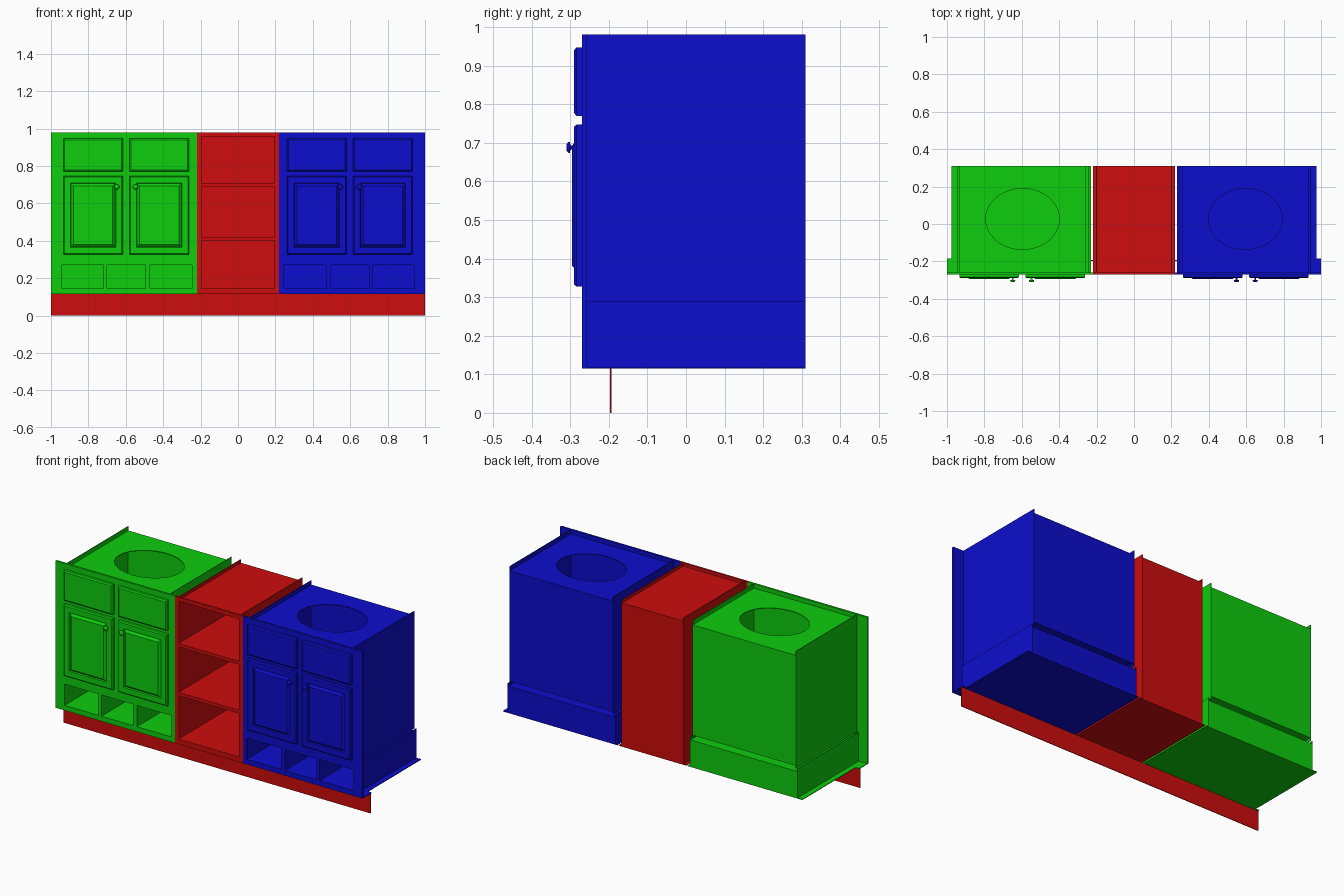
import bpy, bmesh, math

cube = bpy.data.objects.get("Cube")
if cube:
    bpy.data.objects.remove(cube)


def material(name, rgb):
    m = bpy.data.materials.new(name)
    m.use_nodes = True
    m.diffuse_color = (*rgb, 1)
    m.node_tree.nodes["Principled BSDF"].inputs["Base Color"].default_value = (*rgb, 1)
    return m


GREEN = material("green", (0.004, 0.61, 0.004))
RED = material("red", (0.61, 0.004, 0.004))
BLUE = material("blue", (0.004, 0.004, 0.61))

FRONT, BACK = -0.27, 0.31
BASE, TOP = 0.115, 0.98
T = 0.004  # sheet thickness


def finish(bm, name, mat, smooth=False):
    bmesh.ops.recalc_face_normals(bm, faces=bm.faces)
    for f in bm.faces:
        f.smooth = smooth
    me = bpy.data.meshes.new(name)
    bm.to_mesh(me)
    bm.free()
    me.materials.append(mat)
    ob = bpy.data.objects.new(name, me)
    bpy.context.collection.objects.link(ob)
    return ob


def box_bm(x0, x1, y0, y1, z0, z1):
    bm = bmesh.new()
    bmesh.ops.create_cube(bm, size=1)
    for v in bm.verts:
        v.co.x = (x0 + x1) / 2 + v.co.x * abs(x1 - x0)
        v.co.y = (y0 + y1) / 2 + v.co.y * abs(y1 - y0)
        v.co.z = (z0 + z1) / 2 + v.co.z * abs(z1 - z0)
    return bm


def box(name, mat, *bounds):
    return finish(box_bm(*bounds), name, mat)


def side(name, mat, x, z0, z1):
    """Upright sheet running from front to back."""
    return box(name, mat, x - T / 2, x + T / 2, FRONT + 0.004, BACK, z0, z1)


def face_frame(name, mat, xs, zs, is_hole):
    """Front plate on a grid, with some cells left open."""
    bm = bmesh.new()
    grid = [[bm.verts.new((x, FRONT, z)) for z in zs] for x in xs]
    for i in range(len(xs) - 1):
        for j in range(len(zs) - 1):
            if not is_hole(i, j):
                bm.faces.new((grid[i][j], grid[i + 1][j], grid[i + 1][j + 1], grid[i][j + 1]))
    bmesh.ops.recalc_face_normals(bm, faces=bm.faces)
    solid = bmesh.ops.extrude_face_region(bm, geom=bm.faces[:])
    for v in solid["geom"]:
        if isinstance(v, bmesh.types.BMVert):
            v.co.y += 0.012
    return finish(bm, name, mat)


def moulded_front(name, mat, x0, x1, z0, z1, steps):
    """Panel whose front face is stepped by successive insets."""
    bm = box_bm(x0, x1, FRONT - 0.014, FRONT, z0, z1)
    bmesh.ops.recalc_face_normals(bm, faces=bm.faces)
    face = min(bm.faces, key=lambda f: f.calc_center_median().y)
    for width, depth in steps:
        bmesh.ops.inset_region(bm, faces=[face], thickness=width, depth=0)
        for v in face.verts:
            v.co.y -= depth
    return finish(bm, name, mat)


def knob(name, mat, x, z):
    bm = bmesh.new()
    profile = [(0, -0.284), (0.005, -0.284), (0.005, -0.299), (0.014, -0.301),
               (0.014, -0.305), (0.008, -0.31), (0, -0.31)]
    verts = [bm.verts.new((x + r, y, z)) for r, y in profile]
    edges = [bm.edges.new(pair) for pair in zip(verts, verts[1:])]
    bmesh.ops.spin(bm, geom=verts + edges, cent=(x, 0, z), axis=(0, 1, 0),
                   angle=math.tau, steps=16)
    bmesh.ops.remove_doubles(bm, verts=bm.verts, dist=0.0005)
    finish(bm, name, mat, smooth=True)


def loop(bm, points):
    vs = [bm.verts.new(p) for p in points]
    return [bm.edges.new((v, vs[i - 1])) for i, v in enumerate(vs)]


def sink_top(name, mat, x0, x1, z):
    """Top sheet with an oval basin opening."""
    bm = bmesh.new()
    edges = loop(bm, [(x0, FRONT + 0.01, z), (x1, FRONT + 0.01, z), (x1, BACK, z), (x0, BACK, z)])
    cx = (x0 + x1) / 2
    edges += loop(bm, [(cx + 0.197 * math.cos(a), 0.027 + 0.163 * math.sin(a), z)
                       for a in (math.tau * k / 40 for k in range(40))])
    bmesh.ops.triangle_fill(bm, use_beauty=True, edges=edges)
    ob = finish(bm, name, mat)
    mod = ob.modifiers.new("thickness", "SOLIDIFY")
    mod.thickness = T
    mod.offset = 0


def sink_cabinet(tag, s, mat):
    def bx(part, x0, x1, *rest):
        box(tag + part, mat, s * x0, s * x1, *rest)

    # Face frame with three cubby openings
    xs = [0.22, 0.245, 0.47, 0.495, 0.70, 0.72, 0.942, 1.0]
    face_frame(tag + "face_frame", mat, [s * x for x in xs], [BASE, 0.145, 0.27, TOP],
               lambda i, j: i % 2 == 1 and j == 1)
    # Upper carcass
    for part, x in (("inner_side", 0.26), ("outer_side", 0.932)):
        side(tag + part, mat, s * x, 0.29, TOP)
    bx("back", 0.26, 0.932, BACK - T, BACK, 0.305, 0.955)
    bx("floor", 0.26, 0.932, FRONT + 0.01, BACK, 0.305, 0.305 + T)
    sink_top(tag + "top", mat, *sorted((s * 0.26, s * 0.932)), 0.953)
    # Cubby box below
    for part, x in (("cubby_inner_side", 0.245), ("cubby_outer_side", 0.942)):
        side(tag + part, mat, s * x, BASE, 0.29)
    for k, (a, b) in enumerate(((0.47, 0.495), (0.70, 0.72))):
        bx(f"cubby_divider_{k}", a, b, FRONT + 0.01, BACK - T, 0.145, 0.27)
    bx("cubby_top", 0.245, 0.942, FRONT + 0.01, BACK, 0.27, 0.27 + T)
    bx("cubby_floor", 0.245, 0.942, FRONT + 0.01, BACK, 0.141, 0.145)
    bx("cubby_back", 0.245, 0.942, BACK - T, BACK, BASE, 0.27)
    bx("bottom", 0.23, 0.975, FRONT, BACK, BASE, BASE + T)
    bx("bottom_tab", 0.975, 1.0, FRONT, -0.185, BASE, BASE + T)
    # Doors, drawer fronts and knobs
    for k, (x0, x1, kx) in enumerate(((0.262, 0.58, 0.548), (0.616, 0.934, 0.648))):
        moulded_front(f"{tag}door_{k}", mat, s * x0, s * x1, 0.327, 0.747,
                      [(0.008, 0.006), (0.045, 0), (0.005, -0.007), (0.018, 0.012)])
        moulded_front(f"{tag}drawer_front_{k}", mat, s * x0, s * x1, 0.77, 0.947,
                      [(0.01, 0.006)])
        knob(f"{tag}knob_{k}", mat, s * kx, 0.688)


sink_cabinet("green_", -1, GREEN)
sink_cabinet("blue_", 1, BLUE)

# Open shelf unit in the middle
face_frame("shelf_face_frame", RED, [-0.22, -0.196, 0.196, 0.22],
           [BASE, 0.145, 0.40, 0.42, 0.688, 0.708, 0.957, TOP],
           lambda i, j: i == 1 and j % 2 == 1)
for part, x in (("shelf_right_side", -0.2), ("shelf_left_side", 0.2)):
    side(part, RED, x, BASE, TOP)
for k, (z0, z1) in enumerate(((0.141, 0.145), (0.40, 0.42), (0.688, 0.708), (0.957, 0.961))):
    box(f"shelf_{k}", RED, -0.2, 0.2, FRONT + 0.01, BACK, z0, z1)
box("shelf_back", RED, -0.2, 0.2, BACK - T, BACK, BASE, 0.961)
box("shelf_bottom", RED, -0.22, 0.22, FRONT, BACK, BASE, BASE + T)

# Toe kick across the whole run
box("toe_kick", RED, -1, 1, -0.197, -0.197 + T, 0, BASE)
